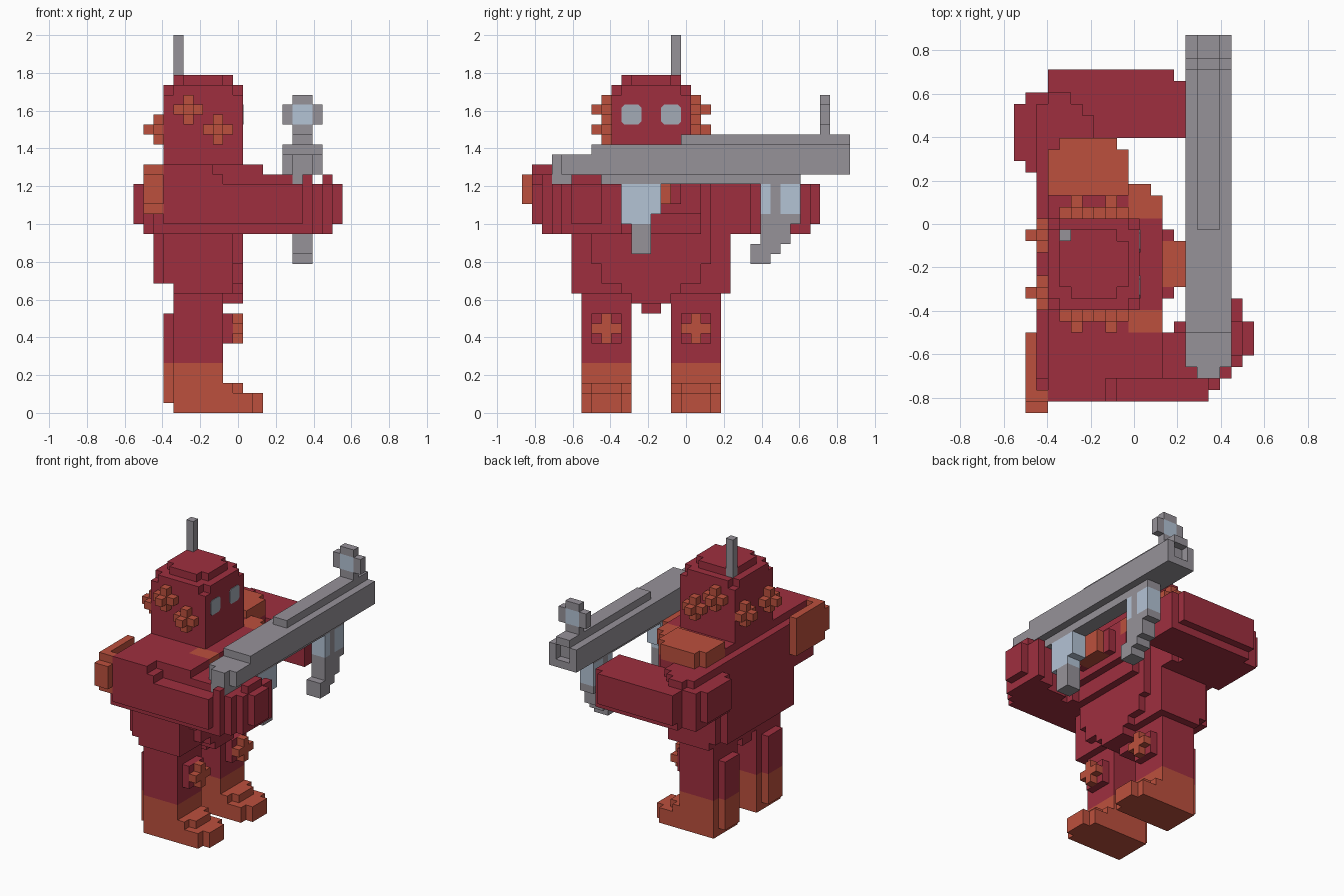
import bpy
import bmesh
from mathutils import Vector

if "Cube" in bpy.data.objects:
    bpy.data.objects.remove(bpy.data.objects["Cube"], do_unlink=True)

U = 2 / 38                                   # edge of one block
ORIGIN = Vector((-10.5 * U, -16.5 * U, 0))   # grid corner


def material(name, rgb):
    lin = [((c / 255 + 0.055) / 1.055) ** 2.4 for c in rgb] + [1]
    m = bpy.data.materials.new(name)
    m.use_nodes = True
    m.diffuse_color = lin
    bsdf = m.node_tree.nodes["Principled BSDF"]
    bsdf.inputs["Base Color"].default_value = lin
    bsdf.inputs["Roughness"].default_value = 0.9
    return m


RED = material("dark red", (159, 47, 63))
ORANGE = material("rust orange", (188, 80, 61))
GRAY = material("metal gray", (150, 146, 153))
BLUE = material("pale blue", (180, 195, 213))
EYE = material("eye gray", (164, 171, 182))

parts = {}   # part name -> material
cells = {}   # grid cell -> part name, later parts replace earlier ones


def part(name, mat, *boxes, mirror=False):
    """Fill boxes (x0, x1, y0, y1, z0, z1), optionally mirrored about y = 13."""
    parts[name] = mat
    boxes = list(boxes)
    if mirror:
        boxes += [(a, b, 26 - d, 26 - c, e, f) for a, b, c, d, e, f in boxes]
    for a, b, c, d, e, f in boxes:
        for x in range(a, b):
            for y in range(c, d):
                for z in range(e, f):
                    cells[x, y, z] = name


def build_parts():
    """Skin every part with only its exposed faces, then merge flat areas."""
    for name, mat in parts.items():
        bm = bmesh.new()
        verts = {}
        for cell in [c for c, n in cells.items() if n == name]:
            for axis in range(3):
                for side in (0, 1):
                    near = list(cell)
                    near[axis] += 2 * side - 1
                    if tuple(near) in cells:
                        continue
                    loop = []
                    for s, t in ((0, 0), (1, 0), (1, 1), (0, 1)):
                        p = list(cell)
                        p[axis] += side
                        p[(axis + 1) % 3] += s
                        p[(axis + 2) % 3] += t
                        p = tuple(p)
                        if p not in verts:
                            verts[p] = bm.verts.new(ORIGIN + Vector(p) * U)
                        loop.append(verts[p])
                    bm.faces.new(loop if side else loop[::-1])
        bmesh.ops.dissolve_limit(bm, angle_limit=0.01, verts=bm.verts[:],
                                 edges=bm.edges[:])
        finish(name, bm, mat)


def finish(name, bm, mat):
    me = bpy.data.meshes.new(name)
    bm.to_mesh(me)
    bm.free()
    me.materials.append(mat)
    bpy.context.collection.objects.link(bpy.data.objects.new(name, me))


# Legs, boots with rounded toes, and knee pads
part("legs", RED, (4, 9, 6, 11, 5, 12), (3, 4, 7, 10, 5, 10),
     (9, 10, 7, 10, 7, 10), mirror=True)
part("boots", ORANGE, (4, 9, 6, 11, 0, 5), (3, 4, 7, 10, 1, 5),
     (9, 12, 6, 11, 0, 2), (12, 13, 7, 10, 0, 2),
     (9, 10, 6, 11, 2, 3), (10, 11, 7, 10, 2, 3), mirror=True)
part("knee_crosses", ORANGE, (10, 11, 8, 9, 7, 10), (10, 11, 7, 10, 8, 9),
     mirror=True)

# Torso, widening towards the chest
part("torso", RED,
     (4, 9, 12, 14, 10, 11), (4, 11, 11, 15, 11, 12), (4, 10, 5, 21, 12, 13),
     (3, 10, 5, 21, 13, 24), (2, 3, 6, 20, 13, 24),
     (10, 11, 10, 16, 12, 13), (10, 11, 8, 18, 13, 15), (10, 11, 7, 19, 15, 24),
     (11, 12, 8, 18, 18, 20), (11, 13, 8, 18, 20, 25), (13, 14, 10, 16, 21, 24),
     (3, 11, 7, 19, 24, 25))
part("chest_badge", ORANGE, (13, 15, 11, 15, 21, 24))

# Arm on the -y side, bent forward to hold the stock
part("rear_hand_arm", RED,
     (3, 8, 1, 3, 19, 25), (8, 9, 1, 3, 19, 24), (3, 17, 1, 3, 19, 23),
     (2, 17, 2, 7, 18, 23), (2, 13, 7, 8, 18, 23), (14, 17, 7, 8, 18, 23),
     (3, 17, 3, 7, 23, 24), (3, 13, 3, 8, 23, 25), (2, 3, 3, 8, 23, 24))
part("rear_hand", RED,
     (17, 18, 2, 9, 18, 23), (18, 19, 3, 9, 18, 23), (19, 20, 4, 10, 18, 23),
     (19, 20, 5, 8, 23, 24), (20, 21, 5, 8, 19, 23), (17, 18, 2, 3, 23, 24))
part("elbow_pad", ORANGE, (1, 2, 1, 7, 20, 25), (1, 3, 1, 2, 20, 25),
     (1, 3, 0, 1, 21, 24))

# Arm on the +y side, with the elbow swung back
part("fore_hand_arm", RED,
     (2, 10, 19, 23, 18, 24), (2, 9, 23, 24, 18, 24), (1, 3, 21, 28, 18, 23),
     (0, 1, 22, 27, 19, 23), (2, 6, 21, 27, 23, 24), (6, 7, 23, 26, 23, 24),
     (3, 5, 27, 28, 23, 24), (3, 15, 24, 29, 18, 23), (3, 14, 29, 30, 19, 23))
part("shoulder_pad", ORANGE, (3, 10, 19, 23, 24, 26), (4, 9, 23, 24, 24, 26))

# Pads either side of the collar
part("collar_pads", ORANGE, (10, 13, 17, 19, 23, 25), (10, 12, 19, 20, 23, 25),
     (10, 13, 7, 9, 23, 25))

# Head with studs in cross shape on three sides, and antenna
part("head", RED, (3, 11, 9, 17, 25, 32), (3, 10, 10, 16, 32, 33),
     (4, 10, 9, 17, 32, 33), (10, 11, 10, 16, 32, 33),
     (4, 10, 11, 15, 33, 34), (5, 9, 10, 16, 33, 34))
part("side_studs", ORANGE, *[
    b for x, z in ((5, 30), (8, 28)) for b in (
        (x - 1, x + 2, 8, 9, z, z + 1), (x, x + 1, 8, 9, z - 1, z + 2),
        (x, x + 1, 7, 8, z, z + 1))], mirror=True)
part("back_studs", ORANGE, (2, 3, 9, 12, 28, 29), (2, 3, 10, 11, 27, 30),
     (1, 2, 10, 11, 28, 29), mirror=True)
part("antenna", GRAY, (4, 5, 15, 16, 33, 38))

# Launcher: stock, tube with open muzzle, rails, grips and sight
part("launcher_tube", GRAY,
     (16, 18, 3, 8, 23, 26), (15, 19, 4, 8, 24, 26), (15, 19, 7, 32, 24, 27),
     (16, 18, 16, 33, 27, 28), (16, 18, 8, 28, 23, 24),
     (15, 16, 32, 33, 24, 27), (18, 19, 32, 33, 24, 27), (16, 18, 32, 33, 24, 25))
part("launcher_rear_block", BLUE, (16, 18, 10, 14, 20, 23), (16, 18, 10, 13, 19, 20))
part("launcher_rear_grip", GRAY, (16, 18, 11, 13, 16, 19))
part("launcher_front_grip", GRAY,
     (16, 18, 24, 28, 19, 20), (16, 18, 24, 27, 17, 19), (16, 18, 23, 26, 16, 17),
     (16, 18, 23, 25, 15, 16), (16, 18, 25, 26, 20, 23))
part("launcher_front_blocks", BLUE, (16, 18, 24, 25, 20, 23), (16, 18, 26, 28, 20, 23))
part("sight_frame", GRAY, (16, 18, 30, 31, 28, 32), (15, 19, 30, 31, 29, 31))
part("sight_lens", BLUE, (16, 18, 30, 31, 29, 31))

build_parts()

# Eyes: thin plates with clipped corners on the face
for label, y0 in (("right", 10), ("left", 14)):
    bm = bmesh.new()
    outline = [(.3, 0), (1.7, 0), (2, .3), (2, 1.7), (1.7, 2), (.3, 2), (0, 1.7), (0, .3)]
    face = bm.faces.new([bm.verts.new(ORIGIN + Vector((11, y0 + a, 29 + b)) * U)
                         for a, b in outline])
    ext = bmesh.ops.extrude_face_region(bm, geom=[face])
    moved = [g for g in ext["geom"] if isinstance(g, bmesh.types.BMVert)]
    bmesh.ops.translate(bm, vec=(0.004, 0, 0), verts=moved)
    bmesh.ops.recalc_face_normals(bm, faces=bm.faces[:])
    finish("eye_" + label, bm, EYE)
